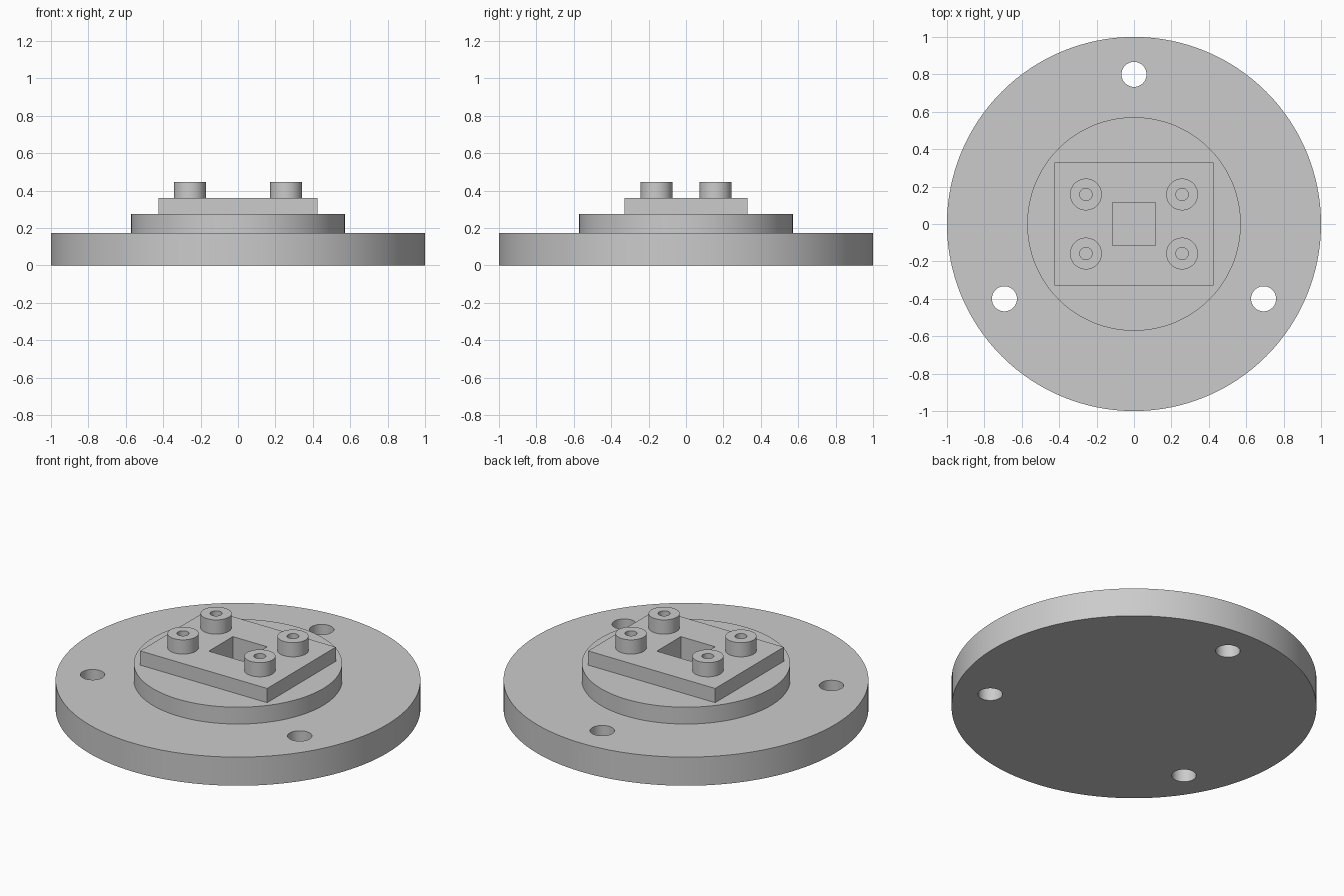
import bpy
from math import radians, sin, cos

if "Cube" in bpy.data.objects:
    bpy.data.objects.remove(bpy.data.objects["Cube"], do_unlink=True)

# Single flat grey
GREY = (0.6, 0.6, 0.6, 1.0)
grey = bpy.data.materials.new("plain grey")
grey.use_nodes = True
grey.diffuse_color = GREY
grey.node_tree.nodes["Principled BSDF"].inputs["Base Color"].default_value = GREY

# Stacking heights
BASE_TOP, BOSS_TOP, PLATE_TOP, POST_TOP = 0.173, 0.275, 0.361, 0.447
CUT_LOW, CUT_HIGH = -0.1, 0.6


def cylinder(name, x, y, radius, low, high, sides=64):
    bpy.ops.mesh.primitive_cylinder_add(
        vertices=sides, radius=radius, depth=high - low,
        location=(x, y, (low + high) / 2))
    obj = bpy.context.object
    obj.name = name
    return obj


def block(name, width, length, low, high):
    bpy.ops.mesh.primitive_cube_add(size=1, location=(0, 0, (low + high) / 2))
    obj = bpy.context.object
    obj.name = name
    obj.scale = (width, length, high - low)
    bpy.ops.object.transform_apply(location=False, rotation=False, scale=True)
    return obj


def cut(target, cutter):
    """Subtract the cutter from the target, then discard the cutter."""
    cutter.hide_render = True
    mod = target.modifiers.new("cut", 'BOOLEAN')
    mod.operation = 'DIFFERENCE'
    mod.solver = 'EXACT'
    mod.object = cutter
    bpy.context.view_layer.objects.active = target
    bpy.ops.object.modifier_apply(modifier=mod.name)
    bpy.data.objects.remove(cutter, do_unlink=True)


def finish(obj):
    obj.data.materials.clear()
    obj.data.materials.append(grey)
    bpy.ops.object.select_all(action='DESELECT')
    obj.select_set(True)
    bpy.context.view_layer.objects.active = obj
    bpy.ops.object.shade_smooth_by_angle(angle=radians(30))


# Wide base disc with three mounting holes
base = cylinder("base_flange", 0, 0, 1.0, 0, BASE_TOP, 128)
for angle in (90, 210, 330):
    a = radians(angle)
    cut(base, cylinder("hole_cutter", 0.8 * cos(a), 0.8 * sin(a), 0.067,
                       CUT_LOW, CUT_HIGH, 48))
finish(base)

# Raised round boss and rectangular plate, both with the square socket
boss = cylinder("round_boss", 0, 0, 0.571, BASE_TOP, BOSS_TOP, 128)
plate = block("rectangular_plate", 0.85, 0.656, BOSS_TOP, PLATE_TOP)
for part in (boss, plate):
    cut(part, block("socket_cutter", 0.23, 0.23, CUT_LOW, CUT_HIGH))
    finish(part)

# Four hollow posts at the plate corners
for side, sx in (("left", 1), ("right", -1)):
    for end, sy in (("front", -1), ("back", 1)):
        x, y = sx * 0.257, sy * 0.158
        post = cylinder(f"{end}_{side}_post", x, y, 0.085, PLATE_TOP, POST_TOP)
        cut(post, cylinder("bore_cutter", x, y, 0.033, CUT_LOW, CUT_HIGH, 32))
        finish(post)
